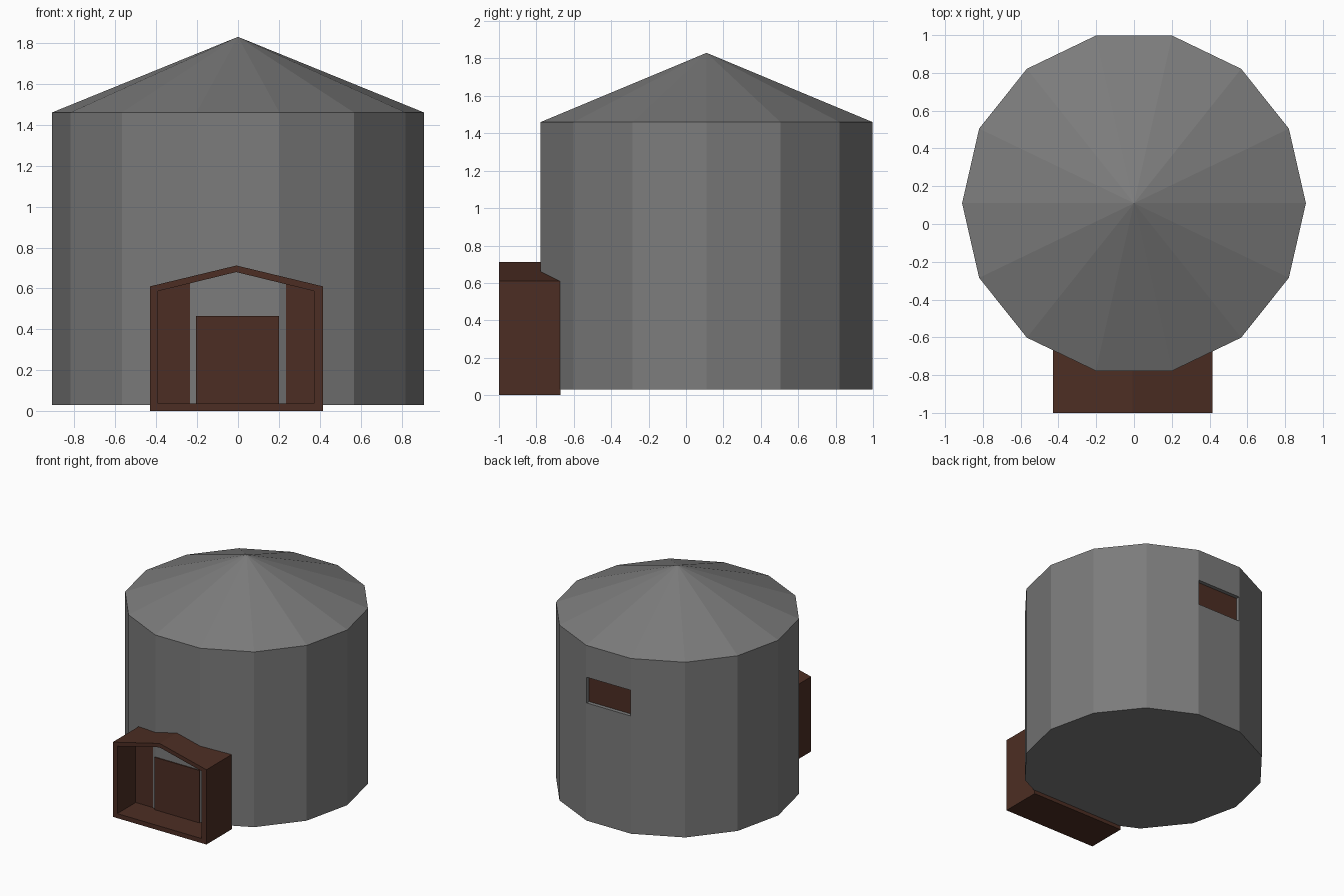
import bpy, math
from mathutils import Matrix

if "Cube" in bpy.data.objects:
    bpy.data.objects.remove(bpy.data.objects["Cube"])

SIDES, RADIUS, CY = 14, 0.91, 0.11
FLOOR, EAVE, APEX = 0.03, 1.46, 1.83
FACE_Y = RADIUS * math.cos(math.pi / SIDES)  # centre to flat front and back faces


def material(name, rgb):
    m = bpy.data.materials.new(name)
    m.diffuse_color = (*rgb, 1)
    m.use_nodes = True
    m.node_tree.nodes["Principled BSDF"].inputs["Base Color"].default_value = m.diffuse_color
    return m


grey = material("grey_metal", (0.2, 0.2, 0.2))
brown = material("brown_wood", (0.073, 0.027, 0.017))


def mesh_object(name, verts, faces, mat):
    me = bpy.data.meshes.new(name)
    me.from_pydata(verts, [], faces)
    me.materials.append(mat)
    ob = bpy.data.objects.new(name, me)
    bpy.context.collection.objects.link(ob)
    return ob


def box(name, lo, hi, mat):
    v = [(x, y, z) for x in (lo[0], hi[0]) for y in (lo[1], hi[1]) for z in (lo[2], hi[2])]
    f = [(0, 1, 3, 2), (4, 6, 7, 5), (0, 4, 5, 1), (2, 3, 7, 6), (0, 2, 6, 4), (1, 5, 7, 3)]
    return mesh_object(name, v, f, mat)


def ring(z):
    return [(RADIUS * math.cos(2 * math.pi * i / SIDES),
             CY + RADIUS * math.sin(2 * math.pi * i / SIDES), z) for i in range(SIDES)]


# Body: one closed prism with a pointed roof
n = SIDES
faces = [tuple(reversed(range(n)))]
for i in range(n):
    j = (i + 1) % n
    faces += [(i, j, n + j, n + i), (n + i, n + j, 2 * n)]
body = mesh_object("silo_body", ring(FLOOR) + ring(EAVE) + [(0, CY, APEX)], faces, grey)

# Window recess in the back face, with a pane set inside it
back = CY + FACE_Y
cutter = box("window_cutter", (-0.198, back - 0.035, 0.99), (0.198, back + 0.1, 1.2), grey)
cutter.hide_render = True
cutter.hide_set(True)
cut = body.modifiers.new("window_recess", 'BOOLEAN')
cut.operation, cut.solver, cut.object = 'DIFFERENCE', 'EXACT', cutter
box("window_pane", (-0.198, back - 0.04, 0.99), (0.198, back - 0.031, 1.2), brown)

# Door on the front face
front = CY - FACE_Y
box("door", (-0.205, front - 0.008, 0.035), (0.2, front + 0.001, 0.465), brown)


# Porch: gabled shell, open at the front, with a back wall around the body
def gable(x0, x1, z0, z1, peak, y):
    return [(x0, y, z0), (x1, y, z0), (x1, y, z1), ((x0 + x1) / 2, y, peak), (x0, y, z1)]


outer = (-0.43, 0.415, 0.0, 0.61, 0.712)
inner = (-0.39, 0.372, 0.037, 0.587, 0.68)
loops = [gable(*outer, -0.67), gable(*outer, -1.0), gable(*inner, -1.0), gable(*inner, -0.762)]
verts = [v for loop in loops for v in loop]
faces = [(4, 3, 2, 1, 0), (15, 16, 17, 18, 19)]
for k in range(3):
    for i in range(5):
        j = (i + 1) % 5
        faces.append((5 * k + i, 5 * k + j, 5 * k + 5 + j, 5 * k + 5 + i))
mesh_object("porch", verts, faces, brown)
